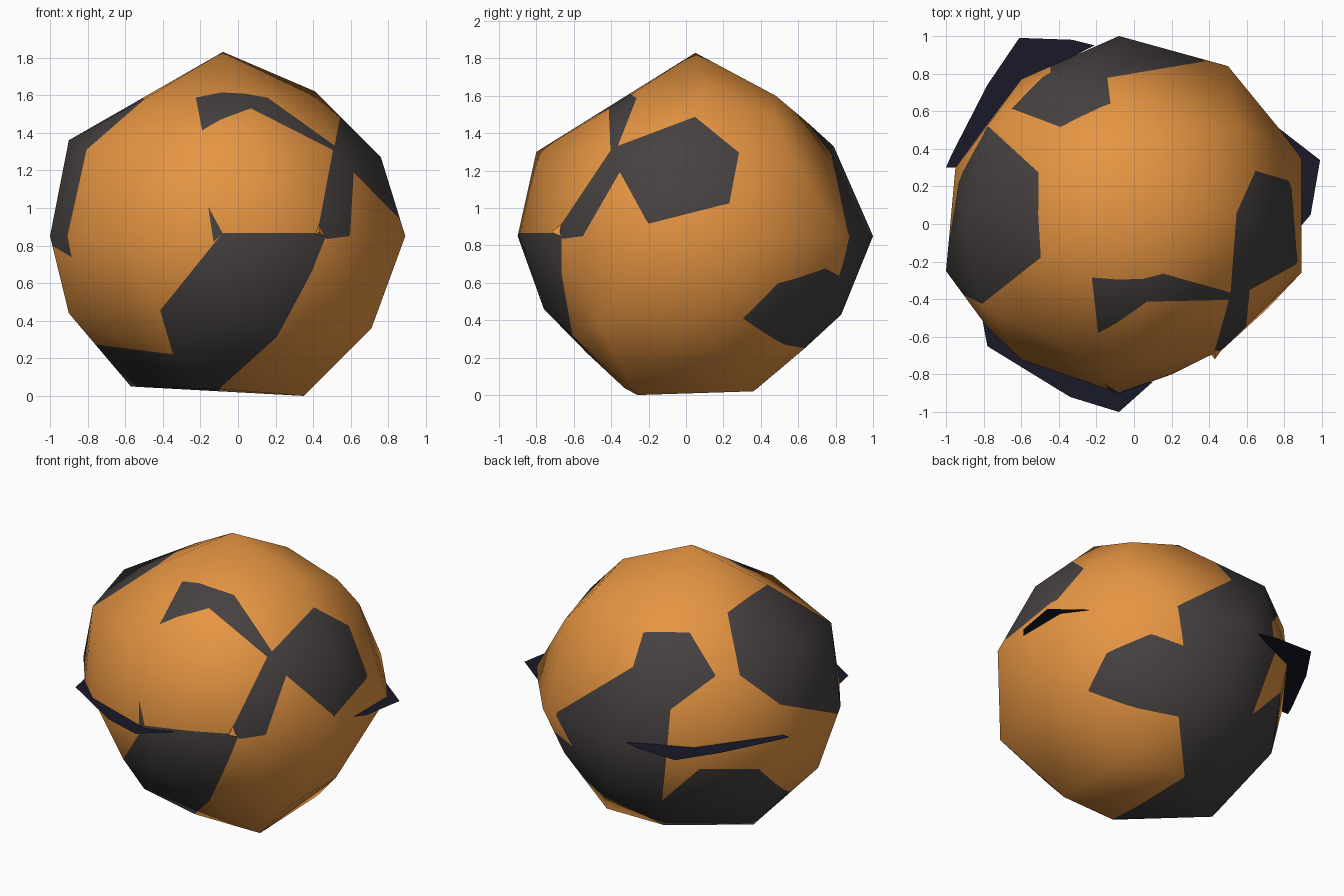
import bpy
import bmesh
from math import cos, sin, radians
from mathutils import Vector, Matrix

old = bpy.data.objects.get("Cube")
if old:
    bpy.data.objects.remove(old, do_unlink=True)

CENTRE = Vector((-.05, .03, .85))


def make_material(name, colour):
    mat = bpy.data.materials.new(name)
    mat.use_nodes = True
    mat.diffuse_color = (*colour, 1)
    shader = mat.node_tree.nodes["Principled BSDF"]
    shader.inputs["Base Color"].default_value = (*colour, 1)
    shader.inputs["Roughness"].default_value = .8
    return mat


orange = make_material("orange", (.79, .3, .055))
charcoal = make_material("charcoal", (.062, .053, .052))
navy = make_material("dark navy", (.009, .01, .022))


def add_object(name, bm, materials):
    mesh = bpy.data.meshes.new(name)
    bm.to_mesh(mesh)
    bm.free()
    for mat in materials:
        mesh.materials.append(mat)
    obj = bpy.data.objects.new(name, mesh)
    bpy.context.collection.objects.link(obj)
    return obj


def direction(azimuth, elevation):
    """Unit vector from the ball centre, angles in degrees."""
    a, e = radians(azimuth), radians(elevation)
    return Vector((cos(a) * cos(e), sin(a) * cos(e), sin(e)))


def facing(face, middle):
    return (face.calc_center_median() - CENTRE).normalized().dot(middle) > .2


def cut_panel(bm, loop):
    """Cut a star-shaped outline into the ball and colour the faces inside."""
    middle = sum(loop, Vector()).normalized()
    sides = list(zip(loop, loop[1:] + loop[:1]))
    for a, b in sides:
        faces = [f for f in bm.faces if facing(f, middle)]
        edges = {e for f in faces for e in f.edges}
        verts = {v for f in faces for v in f.verts}
        bmesh.ops.bisect_plane(bm, geom=[*verts, *edges, *faces], dist=1e-5,
                               plane_co=CENTRE, plane_no=a.cross(b).normalized())
    cones = [Matrix((middle, a, b)).transposed().inverted() for a, b in sides]
    for face in bm.faces:
        ray = (face.calc_center_median() - CENTRE).normalized()
        if any(min(cone @ ray) > -1e-5 for cone in cones):
            face.material_index = 1


# Corners that several panels share
side_join, side_low = (-35, 35), (-30, 24)
brow_top, brow_bend = (-73, 66), (-75, 56)
front_top, front_low, front_foot = (-92, 1), (-98, -66), (-118, -45)
back_foot, back_notch = (98, -67), (112, -30)
back_left, back_right = (97, 30), (117, 15)
arm_top, arm_foot = (67, -14), (70, -43)

# Dark panels: distance from the centre, then corner angles
right_side = .88, [(205, 56), (152, 54), (146, 27), (164, 12), (190, 0),
                   (204, -7), (211, 27)]
left_side = .83, [side_join, (2, 47), (20, 31), (13, 11), (-14, 4), side_low]
side_strip = .84, [side_join, side_low, (-42, 0), (-53, -1), (-56, 3), (-38, 33)]
brow_outer = .82, [(-119, 64), brow_top, brow_bend, (-103, 42)]
brow_inner = .82, [brow_top, (-55, 64), side_join, (-38, 33), brow_bend]
front = .87, [front_top, (-53, 1), (-68, -38), front_low, front_foot, (-118, -27)]
front_spike = .9, [(-97, 10), front_top, (-95, -2)]
bottom = .89, [(178, -35), front_foot, front_low, back_foot, back_notch,
               (129, -11), (155, -15)]
back_upper = .87, [(125, 47), (136, 28), back_right, back_left, (97, 45)]
back_lower = .88, [back_right, back_left, (63, 1), arm_top, arm_foot,
                   back_foot, back_notch, (116, -1)]
back_arm = .83, [arm_top, (53, -11), (34, -17), (22, -31), (40, -39), arm_foot]
panels = [(reach, [direction(*corner) for corner in corners])
          for reach, corners in (right_side, left_side, side_strip, brow_outer,
                                 brow_inner, front, front_spike, bottom,
                                 back_upper, back_lower, back_arm)]

# Corners that give the ball its lumpy outline
equator = [(.89, 0), (.89, -.26), (.89, .35), (.77, .51), (.5, .84), (-.08, 1),
           (-1, -.25), (-.95, .3), (-.6, .77), (-.78, -.55), (-.6, -.72),
           (-.08, -.9), (.2, -.8)]
upper_lumps = [(-.08, .05, 1.83), (.41, .1, 1.62), (.04, .48, 1.6),
               (-.1, -.8, 1.3), (.76, -.05, 1.27), (.42, .48, 1.48),
               (.55, .53, 1.33), (-.9, .05, 1.36), (-.81, -.42, 1.31),
               (-.78, .52, 1.29), (-.4, .79, 1.33)]
lower_lumps = [(.71, -.45, .36), (.71, .05, .36), (.35, -.26, 0),
               (.35, .36, .02), (-.9, -.15, .44), (-.57, .08, .05),
               (0, .83, .43), (-.2, .47, .13), (-.1, -.76, .46),
               (-.2, -.39, .1), (.45, .68, .5), (-.78, .4, .44)]

# Ball body: hull of a rounded core, the lumps and the panel corners
bm = bmesh.new()
bmesh.ops.create_icosphere(bm, subdivisions=2, radius=.82,
                           matrix=Matrix.Translation(CENTRE))
for edge in bm.edges[:]:
    bm.edges.remove(edge)
for point in upper_lumps + lower_lumps + [(x, y, CENTRE.z) for x, y in equator]:
    bm.verts.new(point)
for reach, loop in panels:
    for ray in loop:
        bm.verts.new(CENTRE + ray * reach)
bmesh.ops.remove_doubles(bm, verts=bm.verts[:], dist=.01)
bmesh.ops.convex_hull(bm, input=bm.verts[:])
loose = [v for v in bm.verts if not v.link_faces]
bmesh.ops.delete(bm, geom=loose, context="VERTS")

for reach, loop in panels:
    cut_panel(bm, loop)
bmesh.ops.recalc_face_normals(bm, faces=bm.faces[:])
for face in bm.faces:
    face.smooth = True
ball = add_object("ball", bm, [orange, charcoal])
ball.data.normals_split_custom_set_from_vertices(
    [(v.co - CENTRE).normalized() for v in ball.data.vertices])

# Flat fins standing out level from the equator
fins = {
    "back_fin": [(-.21, .95), (-.33, .98), (-.61, .99), (-.78, .74), (-.97, .37),
                 (-1, .3), (-.93, .3), (-.58, .76)],
    "left_fin": [(.77, .51), (.99, .34), (.94, .05), (.88, -.02), (.8, .3)],
    "front_fin": [(-.78, -.65), (-.81, -.49), (-.6, -.68), (-.1, -.85),
                  (.1, -.84), (-.08, -1), (-.34, -.92)],
}
for name, outline in fins.items():
    bm = bmesh.new()
    fin = bm.faces.new([bm.verts.new((x, y, CENTRE.z)) for x, y in outline])
    fin.normal_update()
    if fin.normal.z < 0:
        fin.normal_flip()
    bmesh.ops.triangulate(bm, faces=[fin])
    add_object(name, bm, [navy])

# Small raised corner beside the front panel
bm = bmesh.new()
bmesh.ops.create_cone(bm, segments=3, radius1=.05, radius2=0, depth=.06,
                      cap_ends=True,
                      matrix=Matrix.Translation((.43, -.69, .87))
                      @ Matrix.Rotation(radians(90), 4, "X"))
add_object("corner_tip", bm, [orange])
